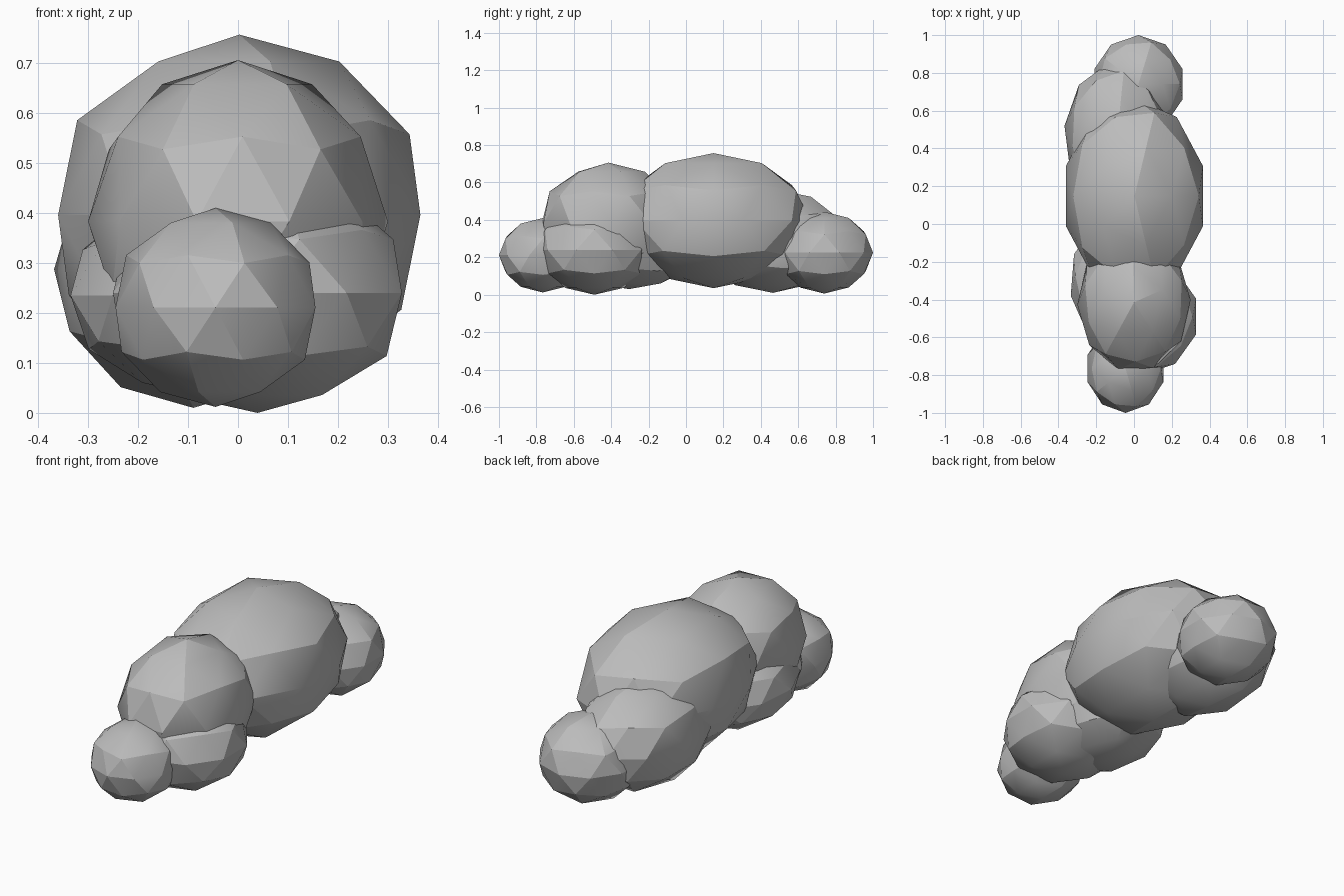
import bpy, bmesh, math
from mathutils import Matrix, Vector

cube = bpy.data.objects.get("Cube")
if cube:
    bpy.data.objects.remove(cube, do_unlink=True)

# One plain grey for the whole cloud
grey = bpy.data.materials.new("cloud_grey")
grey.use_nodes = True
colour = (0.5, 0.5, 0.5, 1)
grey.diffuse_color = colour
grey.node_tree.nodes["Principled BSDF"].inputs["Base Color"].default_value = colour


def puff(name, low, high, spin=0):
    """Low-poly ball, turned about z and stretched to fill a box."""
    bm = bmesh.new()
    bmesh.ops.create_icosphere(bm, subdivisions=2, radius=1,
                               matrix=Matrix.Rotation(math.radians(spin), 4, "Z"))
    for axis in range(3):
        values = [v.co[axis] for v in bm.verts]
        size = max(values) - min(values)
        start = min(values)
        for v in bm.verts:
            v.co[axis] = low[axis] + (v.co[axis] - start) / size * (high[axis] - low[axis])
    centre = (Vector(low) + Vector(high)) / 2
    bmesh.ops.translate(bm, verts=bm.verts, vec=-centre)
    mesh = bpy.data.meshes.new(name)
    bm.to_mesh(mesh)
    bm.free()
    mesh.materials.append(grey)
    obj = bpy.data.objects.new(name, mesh)
    obj.location = centre
    bpy.context.collection.objects.link(obj)
    bpy.ops.object.select_all(action="DESELECT")
    obj.select_set(True)
    bpy.context.view_layer.objects.active = obj
    bpy.ops.object.shade_smooth_by_angle(angle=math.radians(20))


# Large middle and the stacked front pair
puff("main_puff", (-0.36, -0.37, 0.035), (0.365, 0.665, 0.757))
puff("front_upper_puff", (-0.3, -0.77, 0.06), (0.3, -0.06, 0.706), 20)
puff("front_lower_puff", (-0.25, -0.8, 0), (0.328, -0.18, 0.48), 0)

# Low filler on the right side of the cloud
puff("side_puff", (-0.335, -0.66, 0.03), (0.2, 0.05, 0.44), 30)

# Small ends and the rear shoulder
puff("front_end_puff", (-0.245, -1, 0.012), (0.155, -0.53, 0.41), 0)
puff("back_shoulder_puff", (-0.368, 0.08, 0.01), (0.19, 0.85, 0.565), 10)
puff("back_end_puff", (-0.21, 0.48, 0.006), (0.257, 1, 0.443))
